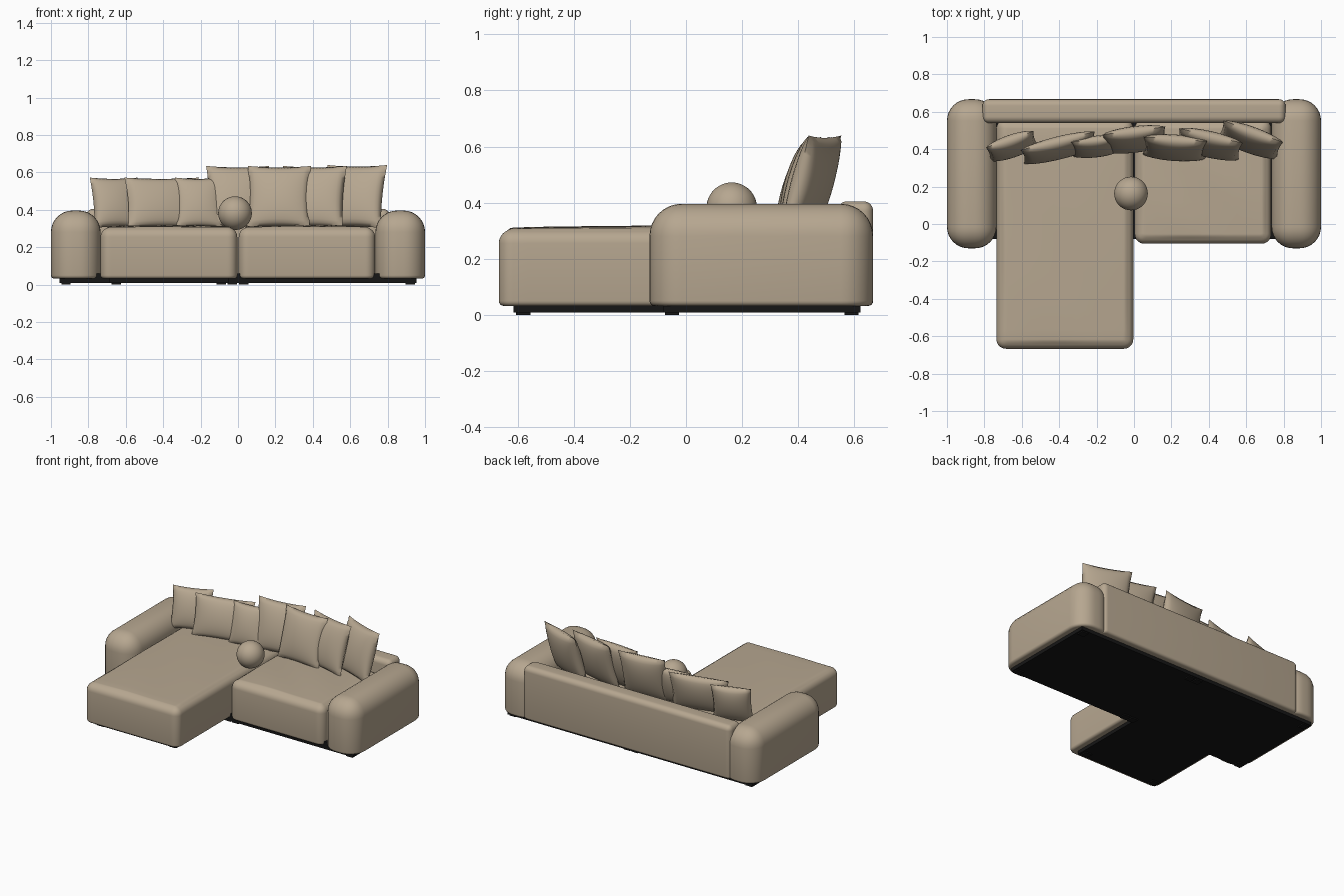
import bpy, bmesh, math
from mathutils import Matrix, Vector

if "Cube" in bpy.data.objects:
    bpy.data.objects.remove(bpy.data.objects["Cube"])


def material(name, rgb):
    m = bpy.data.materials.new(name)
    m.use_nodes = True
    m.diffuse_color = (*rgb, 1)
    m.node_tree.nodes["Principled BSDF"].inputs["Base Color"].default_value = (*rgb, 1)
    return m


fabric = material("beige fabric", (0.47, 0.385, 0.28))
black = material("black base", (0.008, 0.008, 0.008))


def finish(bm, name, mat, angle=40):
    bmesh.ops.recalc_face_normals(bm, faces=bm.faces)
    mesh = bpy.data.meshes.new(name)
    bm.to_mesh(mesh)
    bm.free()
    mesh.materials.append(mat)
    ob = bpy.data.objects.new(name, mesh)
    bpy.context.collection.objects.link(ob)
    bpy.ops.object.select_all(action='DESELECT')
    ob.select_set(True)
    bpy.context.view_layer.objects.active = ob
    bpy.ops.object.shade_smooth_by_angle(angle=math.radians(angle))
    return ob


def box(lo, hi):
    bm = bmesh.new()
    bmesh.ops.create_cube(bm, size=1)
    for v in bm.verts:
        v.co = Vector([hi[i] if v.co[i] > 0 else lo[i] for i in range(3)])
    return bm


def round_edges(bm, edges, radius, segments):
    bmesh.ops.bevel(bm, geom=edges, offset=radius, segments=segments,
                    profile=0.5, affect='EDGES', clamp_overlap=True)


def cushion(name, lo, hi, radius, crown=0.0):
    """Upholstered block: soft sides and top, tight bottom edge, optional domed top."""
    bm = box(lo, hi)
    at_bottom = lambda e: all(abs(v.co.z - lo[2]) < 1e-5 for v in e.verts)
    round_edges(bm, [e for e in bm.edges if not at_bottom(e)], radius, 8)
    round_edges(bm, [e for e in bm.edges if at_bottom(e)], 0.018, 4)
    if crown:
        cuts = 12
        for axis in (0, 1):
            normal = Vector((1 - axis, axis, 0))
            for i in range(1, cuts):
                p = normal * (lo[axis] + (hi[axis] - lo[axis]) * i / cuts)
                bmesh.ops.bisect_plane(bm, geom=bm.verts[:] + bm.edges[:] + bm.faces[:],
                                       plane_co=p, plane_no=normal)
        for v in bm.verts:
            if v.co.z > hi[2] - 0.001:
                u, w = [2 * (v.co[i] - lo[i]) / (hi[i] - lo[i]) - 1 for i in (0, 1)]
                dome = max(0, (1 - u * u) * (1 - w * w)) ** 0.5
                v.co.z += dome * (crown + 0.003 * math.sin(5 * u + 4 * w))
    return finish(bm, name, fabric)


def pillow(name, x, y, width, height, turn, thick, lean=16):
    """Throw pillow with pinched corners, standing on its lower edge and leaning back."""
    bm = bmesh.new()
    for side in (-1, 1):
        made = bmesh.ops.create_grid(bm, x_segments=20, y_segments=20, size=1)
        for v in made["verts"]:
            u, w = v.co.x, v.co.y
            puff = max(0, (1 - u * u) * (1 - w * w)) ** 0.45
            v.co = Vector((u * width / 2 * (1 - 0.06 * (1 - w * w)),
                           side * puff * thick / 2,
                           height / 2 * (1 + w * (1 - 0.05 * (1 - u * u)))))
    bmesh.ops.remove_doubles(bm, verts=bm.verts, dist=1e-5)
    bm.transform(Matrix.Translation((x, y, 0.303))
                 @ Matrix.Rotation(math.radians(turn), 4, 'Z')
                 @ Matrix.Rotation(math.radians(-lean), 4, 'X'))
    return finish(bm, name, fabric, 75)


# Arms
for side, s in (("left", 1), ("right", -1)):
    xs = sorted((s * 0.735, s * 1.0))
    cushion(side + "_arm", (xs[0], -0.13, 0.032), (xs[1], 0.667, 0.396), 0.115)

# Backrest and seats
cushion("backrest", (-0.81, 0.54, 0.032), (0.81, 0.667, 0.405), 0.035)
cushion("chaise_seat", (-0.735, -0.667, 0.032), (-0.004, 0.56, 0.305), 0.05, 0.012)
cushion("short_seat", (0.004, -0.105, 0.032), (0.733, 0.56, 0.305), 0.05, 0.012)

# Recessed base
plates = {"main_base": ((-0.955, -0.08, 0.008), (0.955, 0.622, 0.06)),
          "chaise_base": ((-0.69, -0.615, 0.008), (-0.05, -0.08, 0.06))}
for name, (lo, hi) in plates.items():
    finish(box(lo, hi), name, black)

# Low feet under the base corners
feet = [(s * x, y) for s in (-1, 1) for x in (0.92, 0.03) for y in (-0.05, 0.59)]
feet += [(-0.65, -0.58), (-0.09, -0.58)]
for i, (x, y) in enumerate(feet):
    finish(box((x - 0.025, y - 0.025, 0), (x + 0.025, y + 0.025, 0.02)),
           f"foot_{i + 1}", black)

# Throw pillows: x, y, width, height, turn, thickness
pillows = [(-0.64, 0.38, 0.27, 0.28, 19, 0.10),
           (-0.39, 0.37, 0.41, 0.28, 14, 0.10),
           (-0.205, 0.375, 0.25, 0.28, 6, 0.09),
           (0.01, 0.405, 0.34, 0.345, 7, 0.11),
           (0.215, 0.36, 0.34, 0.345, -4, 0.11),
           (0.39, 0.38, 0.35, 0.345, -13, 0.11),
           (0.605, 0.405, 0.34, 0.35, -20, 0.11)]
for i, p in enumerate(pillows):
    pillow(f"throw_pillow_{i + 1}", *p)

# Round ball cushion
bm = bmesh.new()
bmesh.ops.create_uvsphere(bm, u_segments=40, v_segments=24, radius=0.09)
bm.transform(Matrix.Translation((-0.016, 0.163, 0.382)))
finish(bm, "ball_cushion", fabric)
